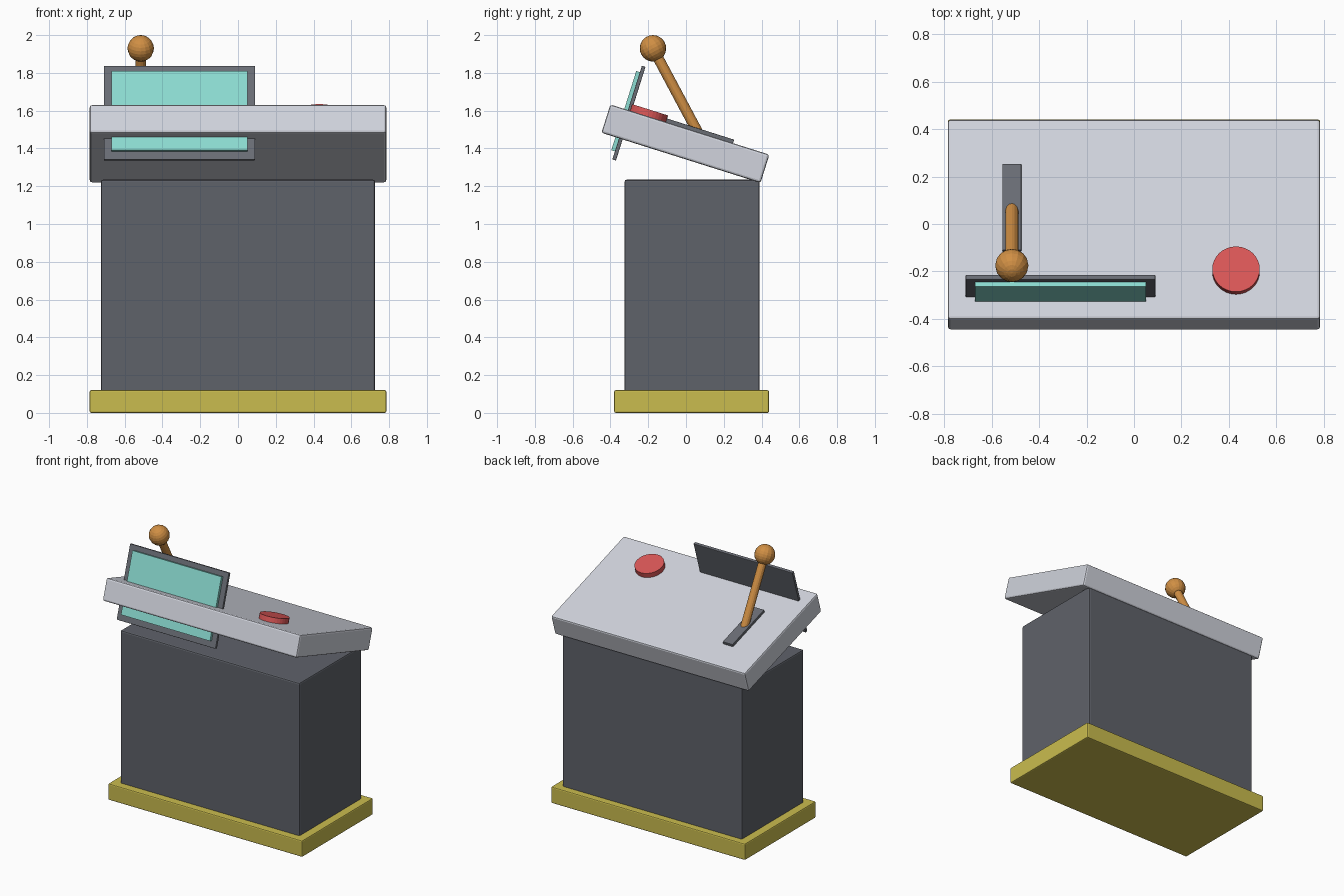
import bpy, math
from mathutils import Vector, Matrix

if "Cube" in bpy.data.objects:
    bpy.data.objects.remove(bpy.data.objects["Cube"])

TILT = math.radians(17.5)
DESK = Matrix.Translation((0, -0.003, 1.425)) @ Matrix.Rotation(-TILT, 4, 'X')
FLOOR = Matrix.Identity(4)


def material(name, srgb):
    m = bpy.data.materials.new(name)
    lin = [((c / 255 + 0.055) / 1.055) ** 2.4 for c in srgb]
    m.diffuse_color = (*lin, 1)
    m.use_nodes = True
    m.node_tree.nodes["Principled BSDF"].inputs["Base Color"].default_value = m.diffuse_color
    return m


YELLOW = material("mustard yellow", (202, 188, 78))
DARK = material("dark grey", (95, 98, 106))
PALE = material("pale grey", (209, 212, 221))
STEEL = material("mid grey", (106, 109, 117))
CYAN = material("screen cyan", (140, 220, 210))
RED = material("button red", (218, 86, 86))
ORANGE = material("lever orange", (208, 143, 68))


def finish(name, mat, matrix=None):
    o = bpy.context.object
    o.name = name
    o.data.materials.append(mat)
    if matrix is not None:
        o.matrix_world = matrix
    return o


def box(name, mat, centre, size, frame=FLOOR, bevel=0.0):
    bpy.ops.mesh.primitive_cube_add(size=1)
    o = finish(name, mat)
    o.data.transform(Matrix.Diagonal((*size, 1)))
    o.matrix_world = frame @ Matrix.Translation(centre)
    if bevel:
        b = o.modifiers.new("bevel", 'BEVEL')
        b.width = bevel
        b.segments = 2
    return o


# Pedestal
box("base_plinth", YELLOW, (0, 0.03, 0.06), (1.57, 0.82, 0.12), bevel=0.008)
box("pedestal_body", DARK, (0, 0.0325, 0.667), (1.45, 0.715, 1.135), bevel=0.01)

# Sloping desk top
box("desk_top", PALE, (0, 0, 0), (1.57, 0.883, 0.157), DESK, bevel=0.012)

# Screen standing square to the desk, passing through it
box("screen_frame", STEEL, (-0.31, -0.334, 0.0645), (0.80, 0.02, 0.52), DESK, bevel=0.003)
box("screen_glass", CYAN, (-0.31, -0.354, 0.069), (0.72, 0.02, 0.44), DESK)

# Push button
bpy.ops.mesh.primitive_cylinder_add(vertices=32, radius=0.10, depth=0.045)
finish("push_button", RED, DESK @ Matrix.Translation((0.43, -0.2325, 0.0925)))

# Lever with slot plate and knob
box("lever_slot", STEEL, (-0.515, 0.048, 0.085), (0.08, 0.383, 0.026), DESK, bevel=0.003)
foot, knob = Vector((-0.515, 0.068, 1.475)), Vector((-0.515, -0.175, 1.93))
axis = knob - foot
turn = axis.to_track_quat('Z', 'Y').to_matrix().to_4x4()
bpy.ops.mesh.primitive_cylinder_add(vertices=14, radius=0.028, depth=axis.length)
finish("lever_rod", ORANGE, Matrix.Translation((foot + knob) / 2) @ turn)
bpy.ops.mesh.primitive_uv_sphere_add(segments=16, ring_count=12, radius=0.07)
finish("lever_knob", ORANGE, Matrix.Translation(knob) @ turn)
